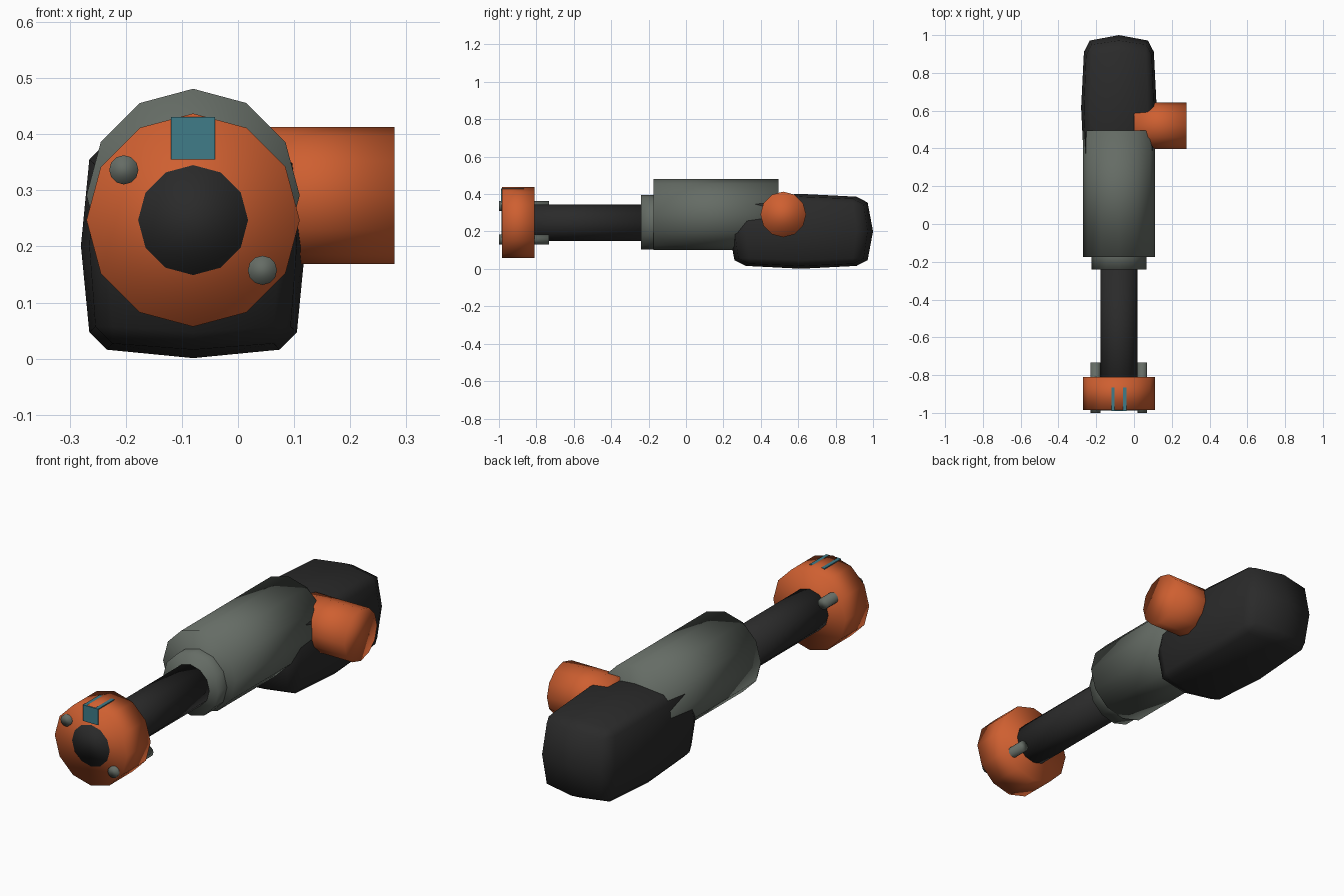
import bpy, bmesh, math
from mathutils import Matrix, Vector

if "Cube" in bpy.data.objects:
    bpy.data.objects.remove(bpy.data.objects["Cube"])


def material(name, rgb):
    m = bpy.data.materials.new(name)
    m.diffuse_color = (*rgb, 1)
    m.use_nodes = True
    m.node_tree.nodes["Principled BSDF"].inputs["Base Color"].default_value = m.diffuse_color
    return m


ORANGE = material("orange", (0.62, 0.115, 0.03))
GREY = material("green grey", (0.13, 0.15, 0.13))
BLACK = material("charcoal", (0.023, 0.023, 0.023))
TEAL = material("teal", (0.05, 0.2, 0.25))
CX = -0.08  # axis of the whole body


def finish(name, bm, mat, smooth=True):
    bmesh.ops.recalc_face_normals(bm, faces=bm.faces[:])
    for f in bm.faces:
        f.smooth = smooth
    me = bpy.data.meshes.new(name)
    bm.to_mesh(me)
    bm.free()
    me.materials.append(mat)
    ob = bpy.data.objects.new(name, me)
    bpy.context.collection.objects.link(ob)
    return ob


def cylinder(name, mat, r, start, end, sides=12):
    """Prism between two points, with a vertex pointing straight up."""
    a, b = Vector(start), Vector(end)
    d = (b - a).normalized()
    up = Vector((0, 0, 1))
    rot = Matrix((up, d.cross(up), d)).transposed().to_4x4()
    bm = bmesh.new()
    rings = []
    for p in (a, b):
        rings.append([bm.verts.new(p + rot @ Vector((r * math.cos(t), r * math.sin(t), 0)))
                      for t in (2 * math.pi * i / sides for i in range(sides))])
    for i in range(sides):
        j = (i + 1) % sides
        bm.faces.new((rings[0][i], rings[0][j], rings[1][j], rings[1][i]))
    for ring in rings:
        bm.faces.new(ring)
    return finish(name, bm, mat)


# main tube parts, all along y
cylinder("front_disc", ORANGE, 0.19, (CX, -0.985, 0.247), (CX, -0.81, 0.247))
cylinder("barrel", BLACK, 0.098, (CX, -0.987, 0.247), (CX, -0.2, 0.247))
cylinder("collar", GREY, 0.145, (CX, -0.24, 0.25), (CX, -0.1, 0.25))
cylinder("body", GREY, 0.19, (CX, -0.175, 0.291), (CX, 0.495, 0.291))

# side knob
cylinder("side_knob", ORANGE, 0.122, (0.0, 0.52, 0.291), (0.279, 0.52, 0.291))

# two pins through the disc, opposite each other
for i, s in enumerate((-1, 1)):
    x, z = CX + s * 0.1235, 0.247 - s * 0.0895
    cylinder(f"disc_pin_{i + 1}", GREY, 0.026, (x, -1.0, z), (x, -0.732, z))

# sight block sunk into the top of the disc
bm = bmesh.new()
bmesh.ops.create_cube(bm, size=1, matrix=Matrix.Translation((CX, -0.928, 0.393))
                      @ Matrix.Diagonal((0.078, 0.124, 0.076, 1)))
finish("sight_block", bm, TEAL, False)

# rounded rear housing: hull of six slightly domed 3 x 3 panels
bm = bmesh.new()
half, centre = Vector((0.2, 0.385, 0.2)), Vector((CX, 0.615, 0.201))
for axis in range(3):
    for side in (-1, 1):
        for u in (-1, 0, 1):
            for v in (-1, 0, 1):
                edge = 0.72 if u and v else 0.77
                p = [0, 0, 0]
                p[axis] = side * (1, 0.925, 0.87)[abs(u) + abs(v)]
                p[(axis + 1) % 3] = u * edge
                p[(axis + 2) % 3] = v * edge
                bm.verts.new(centre + Vector(p) * half)
bmesh.ops.convex_hull(bm, input=bm.verts[:])
finish("rear_housing", bm, BLACK)
